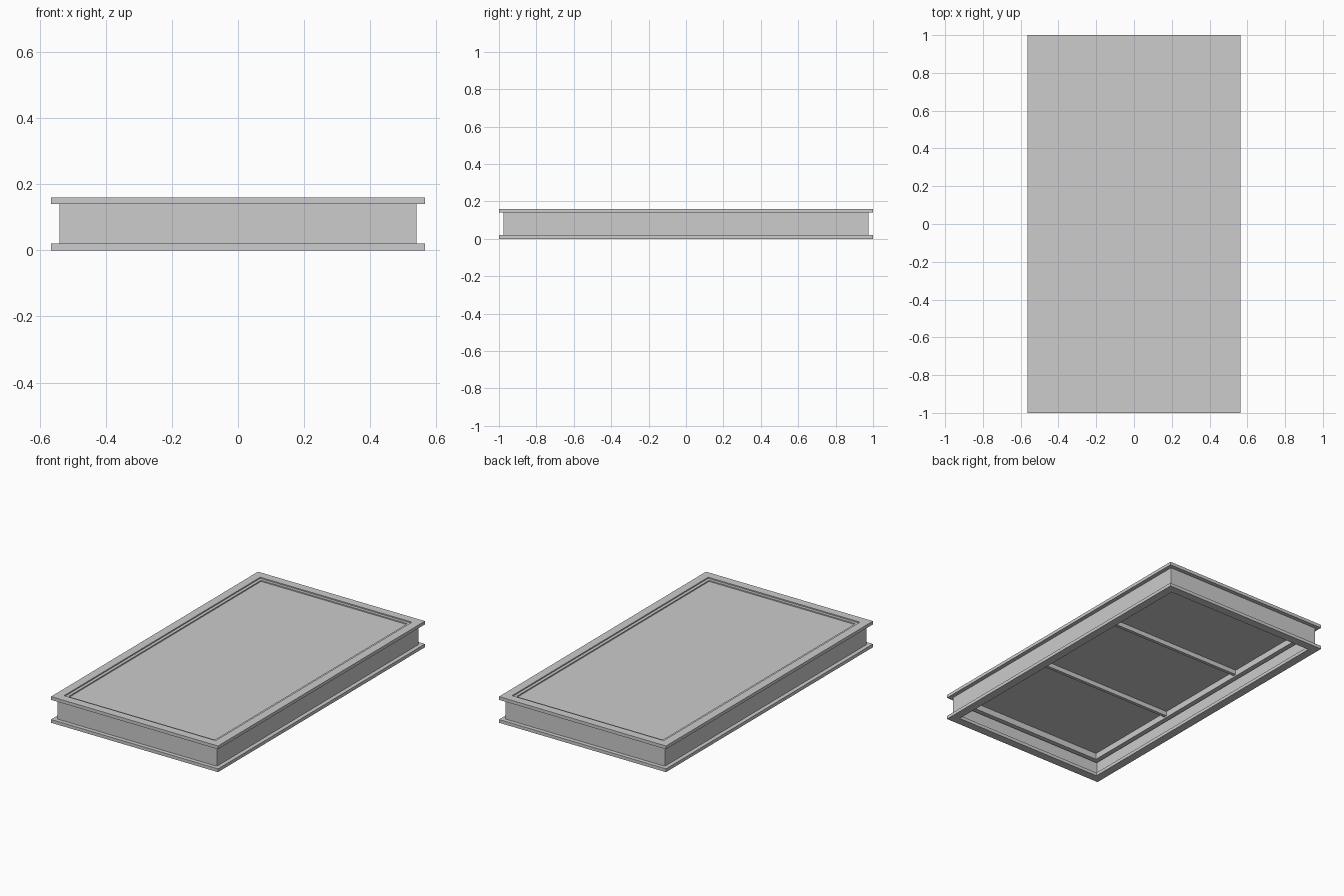
import bpy
import bmesh

HX, HY = 0.565, 1.0      # outer half sizes
TOP = 0.16

if "Cube" in bpy.data.objects:
    bpy.data.objects.remove(bpy.data.objects["Cube"])

# One plain grey metal for every part
metal = bpy.data.materials.new("light_grey_metal")
metal.use_nodes = True
grey = (0.604, 0.604, 0.604, 1.0)
metal.diffuse_color = grey
metal.node_tree.nodes["Principled BSDF"].inputs["Base Color"].default_value = grey


def finish(name, bm):
    bmesh.ops.recalc_face_normals(bm, faces=bm.faces)
    mesh = bpy.data.meshes.new(name)
    bm.to_mesh(mesh)
    bm.free()
    mesh.materials.append(metal)
    obj = bpy.data.objects.new(name, mesh)
    bpy.context.scene.collection.objects.link(obj)
    return obj


def mitred_frame(name, profile):
    """Sweep a closed (inset, z) profile round the rectangle with mitred corners."""
    bm = bmesh.new()
    rings = []
    for sx, sy in ((-1, -1), (1, -1), (1, 1), (-1, 1)):
        rings.append([bm.verts.new((sx * (HX - w), sy * (HY - w), z))
                      for w, z in profile])
    n = len(profile)
    for i, a in enumerate(rings):
        b = rings[(i + 1) % len(rings)]
        for j in range(n):
            k = (j + 1) % n
            bm.faces.new((a[j], b[j], b[k], a[k]))
    return finish(name, bm)


def box(name, x0, x1, y0, y1, z0, z1):
    bm = bmesh.new()
    bmesh.ops.create_cube(bm, size=1)
    for v in bm.verts:
        v.co = (x1 if v.co.x > 0 else x0,
                y1 if v.co.y > 0 else y0,
                z1 if v.co.z > 0 else z0)
    return finish(name, bm)


# Outer frame: I-beam section
FLANGE_W, FLANGE_T = 0.052, 0.02
WEB_OUT, WEB_IN = 0.025, 0.031
low, high = FLANGE_T, TOP - FLANGE_T
mitred_frame("outer_beam_frame", [
    (0, 0), (FLANGE_W, 0), (FLANGE_W, low), (WEB_IN, low),
    (WEB_IN, high), (FLANGE_W, high), (FLANGE_W, TOP), (0, TOP),
    (0, high), (WEB_OUT, high), (WEB_OUT, low), (0, low)])

# Inner support frame, set just under the top rim
INNER = 0.07
mitred_frame("inner_support_frame", [
    (0.04, 0.095), (INNER, 0.095), (INNER, 0.153),
    (FLANGE_W, 0.153), (FLANGE_W, high), (0.04, high)])

# Three deck panels with cross joists under their seams
px, py = HX - INNER, HY - INNER
length = 2 * py / 3
for i in range(3):
    y0 = -py + i * length
    box(f"deck_panel_{i + 1}", -px, px, y0, y0 + length, 0.133, 0.146)
for i, y in enumerate((-length / 2, length / 2)):
    box(f"cross_joist_{i + 1}", -px, px, y - 0.01, y + 0.01, 0.105, 0.133)
